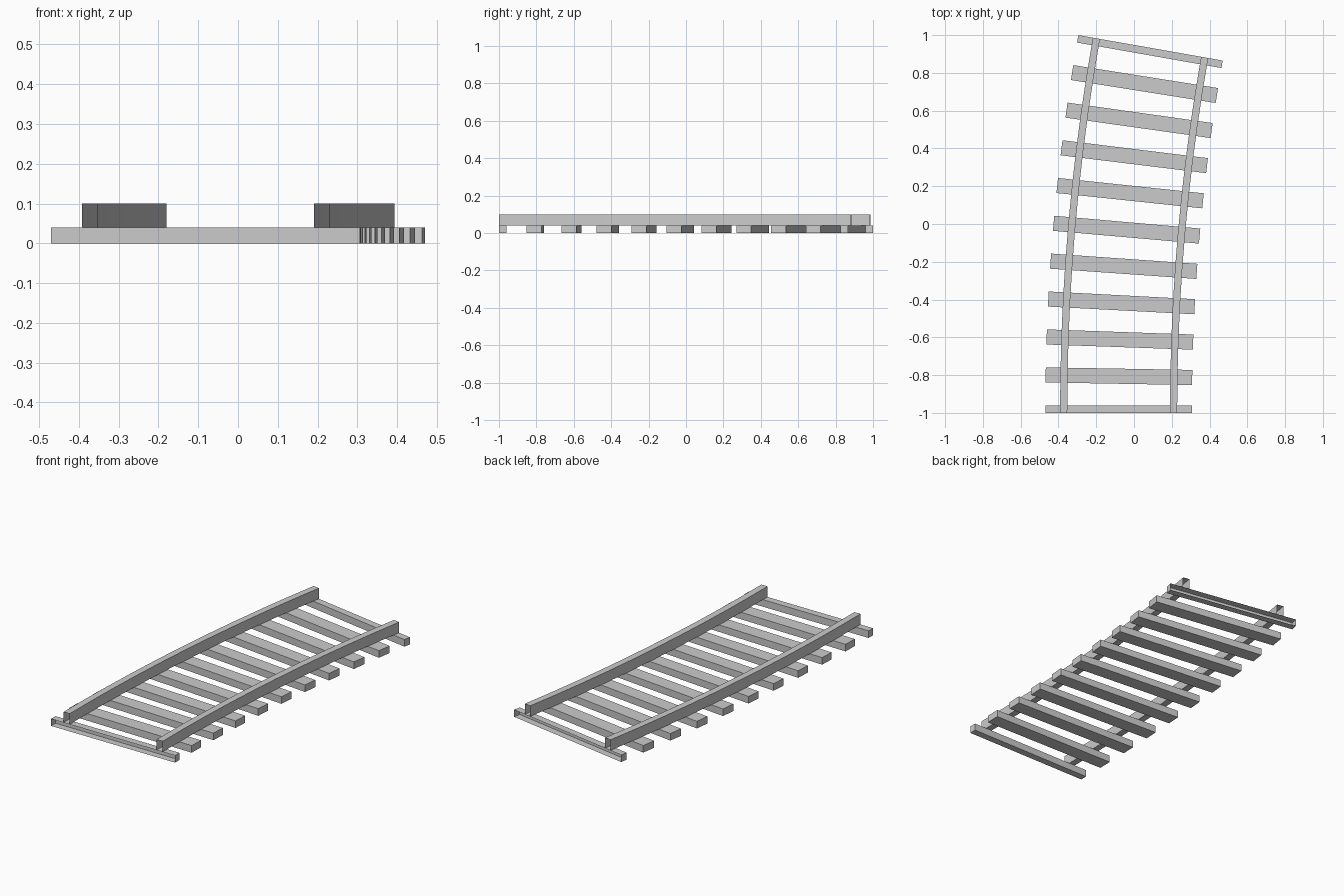
import bpy, bmesh
from math import sin, cos, radians

if "Cube" in bpy.data.objects:
    bpy.data.objects.remove(bpy.data.objects["Cube"])

R, CX, CY = 11.129, 11.0475, -1.0     # centreline radius and arc centre
STEPS, SWEEP = 10, radians(10)
HALF_LEN, GAUGE, RAIL_W = 0.388, 0.291, 0.038
TIE_H, RAIL_TOP, TIE_W = 0.04, 0.10, 0.08


def on_arc(a, off, along, z):
    """Point at arc angle a, offset to the right and along the tangent."""
    r = R - off
    return (CX - r * cos(a) + along * sin(a), CY + r * sin(a) + along * cos(a), z)


def sweep(name, stations, x0, x1, z0, z1, caps):
    """Rectangular tube through (angle, along) stations, ends optionally capped."""
    bm = bmesh.new()
    rings = [[bm.verts.new(on_arc(a, x, s, z))
              for x, z in ((x0, z0), (x1, z0), (x1, z1), (x0, z1))]
             for a, s in stations]
    for p, q in zip(rings, rings[1:]):
        for i in range(4):
            j = (i + 1) % 4
            bm.faces.new((p[i], p[j], q[j], q[i]))
    if caps[0]:
        bm.faces.new(rings[0])
    if caps[1]:
        bm.faces.new(rings[-1])
    bmesh.ops.recalc_face_normals(bm, faces=bm.faces)
    # an open tube can be ambiguous: make sure the top faces up
    bm.normal_update()
    top = max(bm.faces, key=lambda f: f.calc_center_median().z)
    if top.normal.z < 0:
        bmesh.ops.reverse_faces(bm, faces=bm.faces)
    me = bpy.data.meshes.new(name)
    bm.to_mesh(me)
    bm.free()
    bpy.context.collection.objects.link(bpy.data.objects.new(name, me))


# Sleepers: full ones between, half ones left open at the two joining ends
for i in range(STEPS + 1):
    a = SWEEP * i / STEPS
    s0 = 0 if i == 0 else -TIE_W / 2
    s1 = 0 if i == STEPS else TIE_W / 2
    sweep(f"sleeper_{i}", [(a, s0), (a, s1)], -HALF_LEN, HALF_LEN, 0, TIE_H,
          (i > 0, i < STEPS))

# Curved rails, open at the joining ends
angles = [(SWEEP * i / STEPS, 0) for i in range(STEPS + 1)]
for side, c in (("left", -GAUGE), ("right", GAUGE)):
    sweep(f"rail_{side}", angles, c - RAIL_W / 2, c + RAIL_W / 2,
          TIE_H, RAIL_TOP, (False, False))
